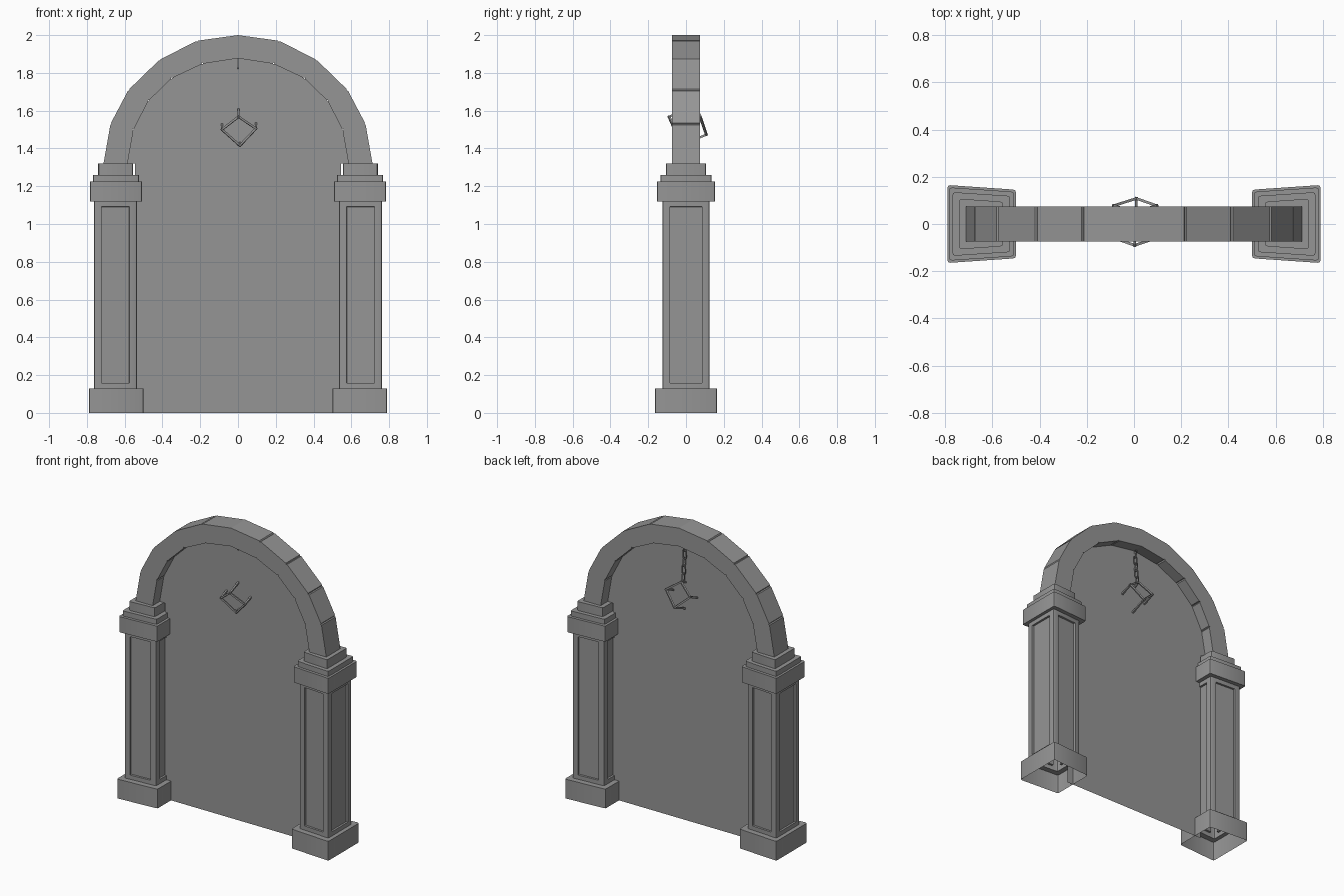
import bpy, bmesh, math
from mathutils import Vector

old = bpy.data.objects.get("Cube")
if old:
    bpy.data.objects.remove(old, do_unlink=True)

# One stone grey for everything
GREY = (0.3, 0.3, 0.3, 1)
stone = bpy.data.materials.new("stone_grey")
stone.use_nodes = True
stone.diffuse_color = GREY
stone.node_tree.nodes["Principled BSDF"].inputs["Base Color"].default_value = GREY


def finish(bm, name, smooth=True):
    bmesh.ops.recalc_face_normals(bm, faces=bm.faces)
    mesh = bpy.data.meshes.new(name)
    bm.to_mesh(mesh)
    bm.free()
    obj = bpy.data.objects.new(name, mesh)
    bpy.context.collection.objects.link(obj)
    mesh.materials.append(stone)
    if smooth:
        bpy.ops.object.select_all(action='DESELECT')
        obj.select_set(True)
        bpy.context.view_layer.objects.active = obj
        bpy.ops.object.shade_smooth_by_angle(angle=math.radians(30))
    return obj


def rounded_ring(bm, side, inner, outer, half, z, r=0.012):
    """Wedge-shaped outline, wider outside, with eased corners."""
    narrow = half * 0.88
    corners = [Vector((side * x, y, z)) for x, y in
               ((inner, -narrow), (outer, -half), (outer, half), (inner, narrow))]
    verts = []
    for i, c in enumerate(corners):
        a = c + (corners[i - 1] - c).normalized() * r
        b = c + (corners[(i + 1) % 4] - c).normalized() * r
        verts += [bm.verts.new(p) for p in (a, (a + b + 2 * c) / 4, b)]
    return verts


# Pillars: stacked blocks (inner x, outer x, half depth, bottom z, top z)
BLOCKS = [(0.50, 0.79, 0.165, 0.0, 0.13),
          (0.535, 0.762, 0.125, 0.13, 1.12),
          (0.508, 0.783, 0.155, 1.12, 1.225),
          (0.525, 0.768, 0.135, 1.225, 1.26),
          (0.555, 0.74, 0.107, 1.26, 1.32)]


def pillar(name, side):
    bm = bmesh.new()
    rings = []
    for inner, outer, half, z0, z1 in BLOCKS:
        rings += [rounded_ring(bm, side, inner, outer, half, z) for z in (z0, z1)]
    shaft_sides = []
    for level, (low, high) in enumerate(zip(rings, rings[1:])):
        for i in range(len(low)):
            j = (i + 1) % len(low)
            face = bm.faces.new((low[i], low[j], high[j], high[i]))
            if level == 2 and i % 3 == 2:
                shaft_sides.append(face)
    bm.faces.new(rings[-1])
    bmesh.ops.recalc_face_normals(bm, faces=bm.faces)
    # Sunken panel on each side of the shaft
    bmesh.ops.inset_individual(bm, faces=shaft_sides, thickness=0.04)
    bmesh.ops.inset_individual(bm, faces=shaft_sides, thickness=0.001, depth=-0.013)
    finish(bm, name)


pillar("left_pillar", 1)
pillar("right_pillar", -1)

# Arch: wedge stones between outer and inner outlines
OUTER = [(0.712, 1.32), (0.675, 1.53), (0.58, 1.71), (0.415, 1.87), (0.217, 1.97), (0, 2.0)]
INNER = [(0.585, 1.32), (0.553, 1.5), (0.474, 1.652), (0.35, 1.772), (0.188, 1.848), (0, 1.877)]


def whole(half):
    return half + [(-x, z) for x, z in reversed(half[:-1])]


outer, inner = whole(OUTER), whole(INNER)
bm = bmesh.new()
for i in range(len(outer) - 1):
    profile = (outer[i], outer[i + 1], inner[i + 1], inner[i])
    front, back = [[bm.verts.new((x, y, z)) for x, z in profile] for y in (-0.075, 0.075)]
    bm.faces.new(front)
    bm.faces.new(back)
    for a in range(4):
        b = (a + 1) % 4
        bm.faces.new((front[a], front[b], back[b], back[a]))
# Ease the joint edges that run front to back
depth_edges = [e for e in bm.edges if abs(e.verts[0].co.y - e.verts[1].co.y) > 0.1
               and e.verts[0].co.z > 1.4 and abs(e.verts[0].co.x) > 0.01]
bmesh.ops.bevel(bm, geom=depth_edges, offset=0.006, segments=1, affect='EDGES')
finish(bm, "arch_stones", smooth=False)

# Flat sheet filling the opening
bm = bmesh.new()
outline = [(0.546, 0), (0.546, 1.32)] + inner + [(-0.546, 1.32), (-0.546, 0)]
bm.faces.new([bm.verts.new((x, 0, z)) for x, z in outline])
finish(bm, "opening_sheet", smooth=False)


def bar(bm, a, b, width=0.011):
    d = b - a
    made = bmesh.ops.create_cube(bm, size=1)["verts"]
    turn = d.to_track_quat('Z', 'Y')
    for v in made:
        scaled = Vector((v.co.x * width, v.co.y * width, v.co.z * (d.length + width)))
        v.co = turn @ scaled + (a + b) / 2


# Lantern: tilted wire box hanging on one corner edge
bm = bmesh.new()
front_ring = [Vector(p) for p in ((0.003, -0.09, 1.568), (0.095, -0.06, 1.505),
                                  (0.01, -0.03, 1.415), (-0.085, -0.06, 1.5))]
to_back = Vector((0, 0.138, 0.058))
for i, p in enumerate(front_ring):
    q = front_ring[(i + 1) % 4]
    bar(bm, p, q)
    bar(bm, p + to_back, q + to_back)
    bar(bm, p, p + to_back)
finish(bm, "lantern_frame", smooth=False)


# Chain: oval links turned a quarter each time
def link(bm, centre, turned, radius=0.013, stretch=0.017, wire=0.0035, n=12, m=6):
    loops = []
    for i in range(n):
        a = math.tau * i / n
        rim = Vector((math.cos(a), 0, math.sin(a)))
        shift = Vector((0, 0, math.copysign(stretch, math.sin(a + 0.01))))
        loop = []
        for j in range(m):
            b = math.tau * j / m
            p = rim * (radius + wire * math.cos(b)) + shift
            p.y += wire * math.sin(b)
            if turned:
                p.x, p.y = -p.y, p.x
            loop.append(bm.verts.new(p + centre))
        loops.append(loop)
    for i in range(n):
        for j in range(m):
            k, l = (i + 1) % n, (j + 1) % m
            bm.faces.new((loops[i][j], loops[k][j], loops[k][l], loops[i][l]))


bm = bmesh.new()
for i in range(5):
    link(bm, Vector((0, 0.03 - 0.005 * i, 1.65 + 0.05 * i)), i % 2 == 0)
finish(bm, "chain")
